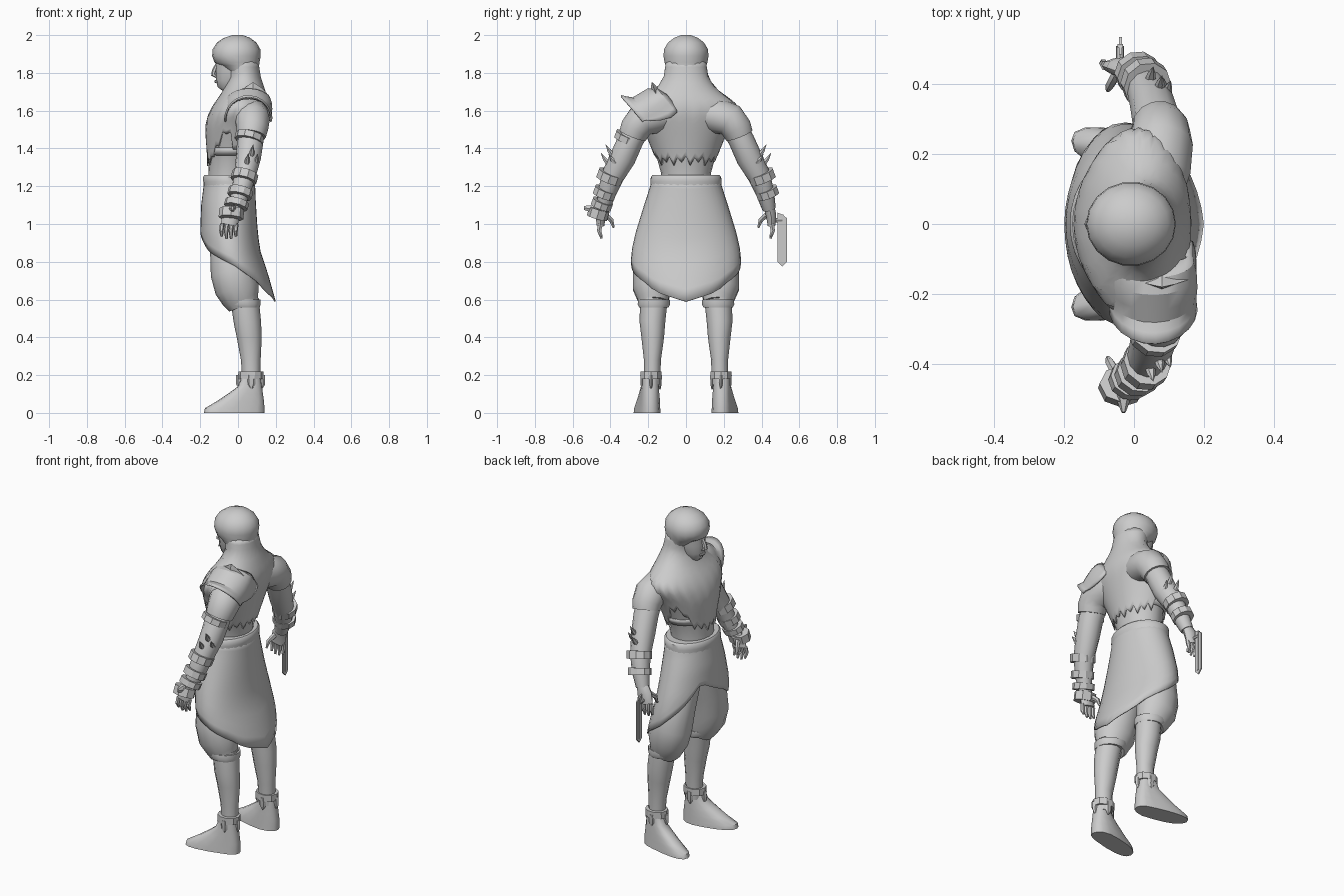
import bpy, bmesh, math
from mathutils import Vector

grey = bpy.data.materials.new("plain grey")
grey.diffuse_color = (0.6, 0.6, 0.6, 1)


def make(name, rings, closed=True, cap=True, angle=40, thick=0):
    """Skin a list of equally long point rings into one object."""
    bm = bmesh.new()
    vs = [[bm.verts.new(p) for p in r] for r in rings]
    n = len(vs[0])
    for a, b in zip(vs, vs[1:]):
        for i in range(n if closed else n - 1):
            k = (i + 1) % n
            bm.faces.new((a[i], a[k], b[k], b[i]))
    if cap:
        bm.faces.new(vs[0])
        bm.faces.new(vs[-1])
    bmesh.ops.recalc_face_normals(bm, faces=bm.faces)
    me = bpy.data.meshes.new(name)
    bm.to_mesh(me)
    bm.free()
    me.materials.append(grey)
    ob = bpy.data.objects.new(name, me)
    bpy.context.collection.objects.link(ob)
    bpy.context.view_layer.objects.active = ob
    ob.select_set(True)
    bpy.ops.object.shade_smooth_by_angle(angle=math.radians(angle))
    ob.select_set(False)
    if thick:
        m = ob.modifiers.new("thickness", "SOLIDIFY")
        m.thickness = thick
        m.offset = -1
    return ob


def lerp_table(table, t):
    """Piecewise linear lookup in rows sorted by their first value."""
    if t <= table[0][0]:
        return table[0][1:]
    for a, b in zip(table, table[1:]):
        if t <= b[0]:
            f = (t - a[0]) / (b[0] - a[0])
            return tuple(p + (q - p) * f for p, q in zip(a[1:], b[1:]))
    return table[-1][1:]


def oval(z, x0, x1, ry, a, yc=0, power=1.0):
    c, s = math.cos(a), math.sin(a)
    sq = lambda v: math.copysign(abs(v) ** power, v)
    return Vector(((x0 + x1) / 2 - (x1 - x0) / 2 * sq(c), yc + ry * sq(s), z))


def loft(name, rows, n=16, yc=0, power=1.0, **kw):
    """Stack of ovals: rows of z, front x, back x, half width."""
    return make(name, [[oval(*r, math.tau * i / n, yc, power) for i in range(n)] for r in rows], **kw)


def shell(name, profile, top, hem, n=32, rows=10, thick=0.008, grow=0):
    """Garment following a profile down to a hem height that varies by angle."""
    rings = []
    for j in range(rows + 1):
        ring = []
        for i in range(n):
            a = math.tau * i / n - math.pi
            z = top + (hem(math.degrees(a), i) - top) * j / rows
            x0, x1, ry = lerp_table(profile, z)
            ring.append(oval(z, x0 - grow, x1 + grow, ry + grow, a))
        rings.append(ring)
    return make(name, rings, cap=False, thick=thick)


def tube(name, pts, n=10, **kw):
    """Limb through rows of x, y, z, radius along x, radius across."""
    rings = []
    ps = [Vector(p[:3]) for p in pts]
    for i, p in enumerate(pts):
        d = (ps[min(i + 1, len(ps) - 1)] - ps[max(i - 1, 0)]).normalized()
        ref = Vector((1, 0, 0)) if abs(d.x) < 0.9 else Vector((0, 0, 1))
        u = (ref - d * ref.dot(d)).normalized()
        v = d.cross(u)
        rings.append([ps[i] + u * p[3] * math.cos(math.tau * k / n) + v * p[4] * math.sin(math.tau * k / n)
                      for k in range(n)])
    return make(name, rings, **kw)


def band(name, c, d, rx, ry, h, n=10):
    c, d = Vector(c), Vector(d).normalized() * h / 2
    return tube(name, [(*(c - d), rx, ry), (*(c + d), rx, ry)], n, angle=30)


def plate(name, outline, x0, x1):
    """Flat outline in y and z, extruded along x."""
    return make(name, [[(x, y, z) for y, z in outline] for x in (x0, x1)], angle=20)


# Torso skin and the ragged tunic over it
body = [(1.2, -.165, .075, .14), (1.27, -.165, .08, .14), (1.36, -.16, .1, .165), (1.45, -.168, .125, .2),
        (1.52, -.17, .145, .23), (1.58, -.155, .16, .268), (1.62, -.135, .162, .275), (1.65, -.115, .158, .25),
        (1.685, -.09, .148, .195), (1.73, -.064, .134, .145), (1.78, -.047, .117, .115), (1.86, -.06, .105, .103)]
loft("torso", [(z, a + .008, b - .008, r - .008) for z, a, b, r in body[:7]], 20)


def tunic_hem(deg, i):
    arch = .15 * math.exp(-((abs(deg) - 72) / 24) ** 2)
    return 1.338 + arch + (.02, -.012, .012, -.03)[i % 4]


shell("tunic", body, 1.86, tunic_hem, n=44, rows=18, grow=.003)

# Side straps showing in the open ribs
shell("rib_strap", body, 1.405, lambda d, i: 1.365, n=24, rows=1, grow=-.003, thick=.005)

# Wrapped skirt with a long back point and a front opening
skirt = [(.59, -.18, .2, .268), (.75, -.18, .155, .29), (.85, -.19, .12, .29), (.95, -.2, .105, .268),
         (1.1, -.195, .095, .222), (1.22, -.18, .09, .183), (1.26, -.18, .09, .178)]
hem = [(-180, .59), (-145, .64), (-130, .69), (-90, .78), (-37, .86), (-20, .91), (27, 1.02), (55, .89),
       (90, .78), (130, .69), (145, .64), (180, .59)]
shell("skirt", skirt, 1.25, lambda d, i: lerp_table(hem, d)[0], n=36, rows=10)
loft("waistband", [(1.20, -.182, .09, .187), (1.225, -.184, .094, .188), (1.25, -.184, .094, .186),
                   (1.26, -.176, .086, .176)], 28)

# Head: face, nose, lips and wrapped hood
loft("face", [(1.70, -.075, .03, .03), (1.725, -.108, .04, .045), (1.76, -.116, .06, .062),
              (1.81, -.118, .07, .073), (1.89, -.118, .07, .08)], 14)
tube("nose", [(-.11, 0, 1.85, .008, .01), (-.127, 0, 1.81, .012, .014), (-.131, 0, 1.79, .012, .018),
              (-.112, 0, 1.778, .006, .012)], 6)
tube("lips", [(-.112, -.025, 1.752, .004, .006), (-.119, 0, 1.754, .006, .009), (-.112, .025, 1.752, .004, .006)], 6)
loft("hood", [(1.81, -.062, .111, .106), (1.84, -.098, .112, .11), (1.855, -.125, .114, .115), (1.89, -.137, .12, .121),
              (1.925, -.134, .118, .118), (1.96, -.112, .098, .097), (1.985, -.075, .065, .065),
              (2.0, -.03, .025, .025)], 18)

for s, side in ((-1, "right"), (1, "left")):
    # Trousers, lower leg and shoe
    tube(side + "_trouser", [(-.045, s * .095, 1.02, .11, .09), (-.038, s * .15, .86, .11, .11),
                             (-.025, s * .176, .74, .12, .108), (-.005, s * .18, .66, .118, .104),
                             (.015, s * .172, .605, .1, .085), (.03, s * .17, .575, .085, .078)], 14)
    loft(side + "_trouser_cuff", [(.558, -.045, .115, .08), (.575, -.062, .12, .088), (.6, -.075, .12, .086)], 14, s * .17)
    tube(side + "_shin", [(.035, s * .17, .6, .075, .073), (.05, s * .178, .48, .072, .068),
                          (.06, s * .176, .4, .066, .06), (.068, s * .178, .28, .052, .045),
                          (.07, s * .18, .15, .047, .044)], 12)
    foot = loft(side + "_shoe", [(0, -.18, .14, .06), (.025, -.175, .14, .058), (.06, -.115, .138, .054),
                                 (.10, -.055, .132, .05), (.14, 0, .127, .046), (.19, .02, .12, .044)],
                16, s * .188, .8)
    for v in foot.data.vertices:      # toes turn outward
        v.co.y += s * max(0, .07 - v.co.x) * .2
    loft(side + "_ankle_band", [(.18, 0, .135, .058), (.22, .002, .135, .058)], 10, s * .185, angle=30)
    for x, y in ((.012, .185), (.07, .138), (.122, .185), (.07, .232)):
        tube(side + "_ankle_tab", [(x, s * y, .2, .022, .012), (x, s * y, .15, .022, .01), (x, s * y, .125, .004, .004)], 6)

    # Arm, sleeve and bindings
    tube(side + "_sleeve", [(.04, s * .1, 1.585, .1, .09), (.065, s * .17, 1.57, .1, .096), (.077, s * .235, 1.55, .092, .09),
                            (.076, s * .268, 1.505, .084, .083), (.07, s * .282, 1.47, .078, .076)], 14)
    tube(side + "_arm", [(.07, s * .23, 1.56, .07, .065), (.065, s * .295, 1.44, .07, .068),
                         (.055, s * .335, 1.35, .066, .069), (.035, s * .39, 1.25, .057, .06),
                         (.012, s * .42, 1.16, .05, .048), (-.015, s * .44, 1.08, .038, .036)], 12)
    along = Vector((-.25, s * .38, -1))
    band(side + "_elbow_band", (.034, s * .402, 1.25), along, .07, .072, .045)
    band(side + "_forearm_band", (.012, s * .43, 1.165), along, .066, .062, .04)
    if s < 0:
        band("upper_arm_band", (.06, -.305, 1.455), along, .077, .076, .035)
        band("wrist_band", (-.008, -.445, 1.105), along, .064, .058, .035)
        band("knuckle_guard", (-.035, -.465, 1.055), (-.1, -.3, -1), .066, .055, .05, 8)
        tube("knuckle_spike", [(-.03, -.49, 1.08, .025, .025), (-.03, -.54, 1.085, .006, .012)], 6, angle=20)
    for x, y, z, dx, dz in ((.07, .375, 1.35, .01, .07), (.045, .4, 1.31, .01, .065), (.09, .36, 1.31, .015, .06)):
        tube(side + "_arm_spike", [(x, s * y, z, .018, .018), (x + dx / 2, s * (y + .03), z + dz / 2, .012, .012),
                                   (x + dx, s * (y + .05), z + dz, .001, .001)], 6, angle=20)

    # Hand with four fingers and a thumb
    tube(side + "_palm", [(-.015, s * .44, 1.09, .034, .03), (-.035, s * .45, 1.05, .046, .028),
                          (-.047, s * .453, .995, .045, .022)], 10)
    for k in range(4):
        x = -.084 + k * .025
        low = .935 - .012 * (k in (1, 2))
        tube(side + "_finger", [(x, s * .453, 1.0, .012, .014), (x - .004, s * .46, .965, .012, .013),
                                (x - .002, s * .447, low, .007, .007)], 6)
    tube(side + "_thumb", [(-.05, s * .43, 1.05, .015, .017), (-.07, s * .395, 1.02, .013, .013),
                           (-.075, s * .383, .98, .006, .006)], 6)

# Flared shoulder guard on one side, hanging a little down the back
guard = []
axis = Vector((0, -.78, -.63))
up = Vector((0, -.63, .78))
for t, rx, lift, drop in ((-.14, .1, .03, .1), (-.12, .116, .075, .13), (-.08, .125, .105, .13), (-.03, .127, .112, .1),
                          (.01, .124, .118, .06), (.03, .124, .14, .03), (.05, .128, .165, .02)):
    c = Vector((.055, -.2, 1.585)) + axis * t
    ring = []
    for k in range(15):
        a = math.radians(-45 + 230 * k / 14)
        hang = a < 0
        ring.append(c + Vector((rx * (.98 if hang else math.cos(a)), 0, 0))
                    + up * ((drop if hang else lift) * math.sin(a)))
    guard.append(ring)
make("shoulder_guard", guard, closed=False, cap=False, angle=25, thick=.01)
tube("shoulder_guard_peak", [(.08, -.16, 1.69, .075, .025), (.08, -.172, 1.725, .04, .015), (.08, -.18, 1.75, .002, .002)],
     4, angle=20)

# Punch blade held beside the hand
plate("blade", [(.485, 1.06), (.51, 1.05), (.535, 1.03), (.535, .80), (.51, .775), (.485, .80)], -.043, -.035)
plate("blade_rib", [(.505, 1.05), (.515, 1.05), (.515, .80), (.505, .80)], -.047, -.031)
tube("blade_grip", [(-.04, .43, 1.02, .012, .012), (-.04, .51, 1.02, .012, .012)], 8)
